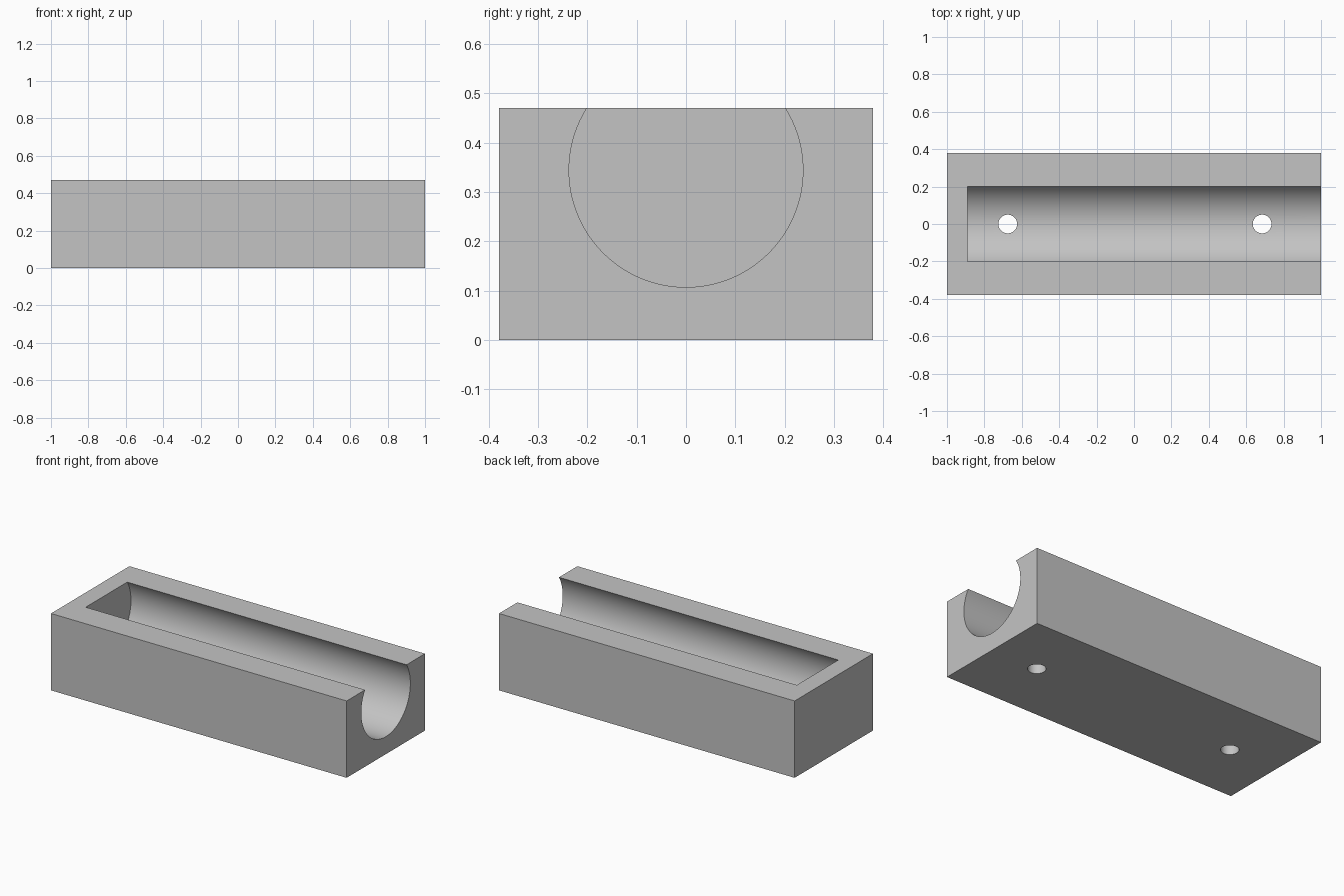
import bpy
import math

if "Cube" in bpy.data.objects:
    bpy.data.objects.remove(bpy.data.objects["Cube"], do_unlink=True)

LENGTH, WIDTH, HEIGHT = 2.0, 0.757, 0.47
BORE_RADIUS, BORE_Z, BORE_START = 0.237, 0.344, -0.89
HOLE_RADIUS = 0.05

grey = bpy.data.materials.new("plain grey")
grey.use_nodes = True
grey.diffuse_color = (0.55, 0.55, 0.55, 1)
grey.node_tree.nodes["Principled BSDF"].inputs["Base Color"].default_value = grey.diffuse_color


def cylinder(name, radius, depth, location, rotation=(0, 0, 0), sides=96):
    bpy.ops.mesh.primitive_cylinder_add(vertices=sides, radius=radius, depth=depth,
                                        location=location, rotation=rotation)
    obj = bpy.context.object
    obj.name = name
    obj.data.materials.append(grey)
    obj.hide_render = True
    return obj


# Rectangular block
bpy.ops.mesh.primitive_cube_add(size=1, location=(0, 0, HEIGHT / 2))
block = bpy.context.object
block.name = "channel_block"
block.scale = (LENGTH, WIDTH, HEIGHT)
bpy.ops.object.transform_apply(location=True, rotation=True, scale=True)
block.data.materials.append(grey)

# Round channel, open at the top and the +x end, and two screw holes in its floor
bore_end = LENGTH / 2 + 0.2
cutters = [cylinder("channel_cutter", BORE_RADIUS, bore_end - BORE_START,
                    ((BORE_START + bore_end) / 2, 0, BORE_Z), (0, math.pi / 2, 0), 128)]
for side, x in (("right", -0.675), ("left", 0.685)):
    cutters.append(cylinder(side + "_hole_cutter", HOLE_RADIUS, 0.4, (x, 0, 0.1), sides=48))

bpy.ops.object.select_all(action="DESELECT")
block.select_set(True)
bpy.context.view_layer.objects.active = block
for cutter in cutters:
    cut = block.modifiers.new(cutter.name, "BOOLEAN")
    cut.operation = "DIFFERENCE"
    cut.solver = "EXACT"
    cut.object = cutter
    bpy.ops.object.modifier_apply(modifier=cut.name)
    bpy.data.objects.remove(cutter, do_unlink=True)

# Smooth round walls, sharp edges
bpy.ops.object.shade_smooth_by_angle(angle=math.radians(30))
